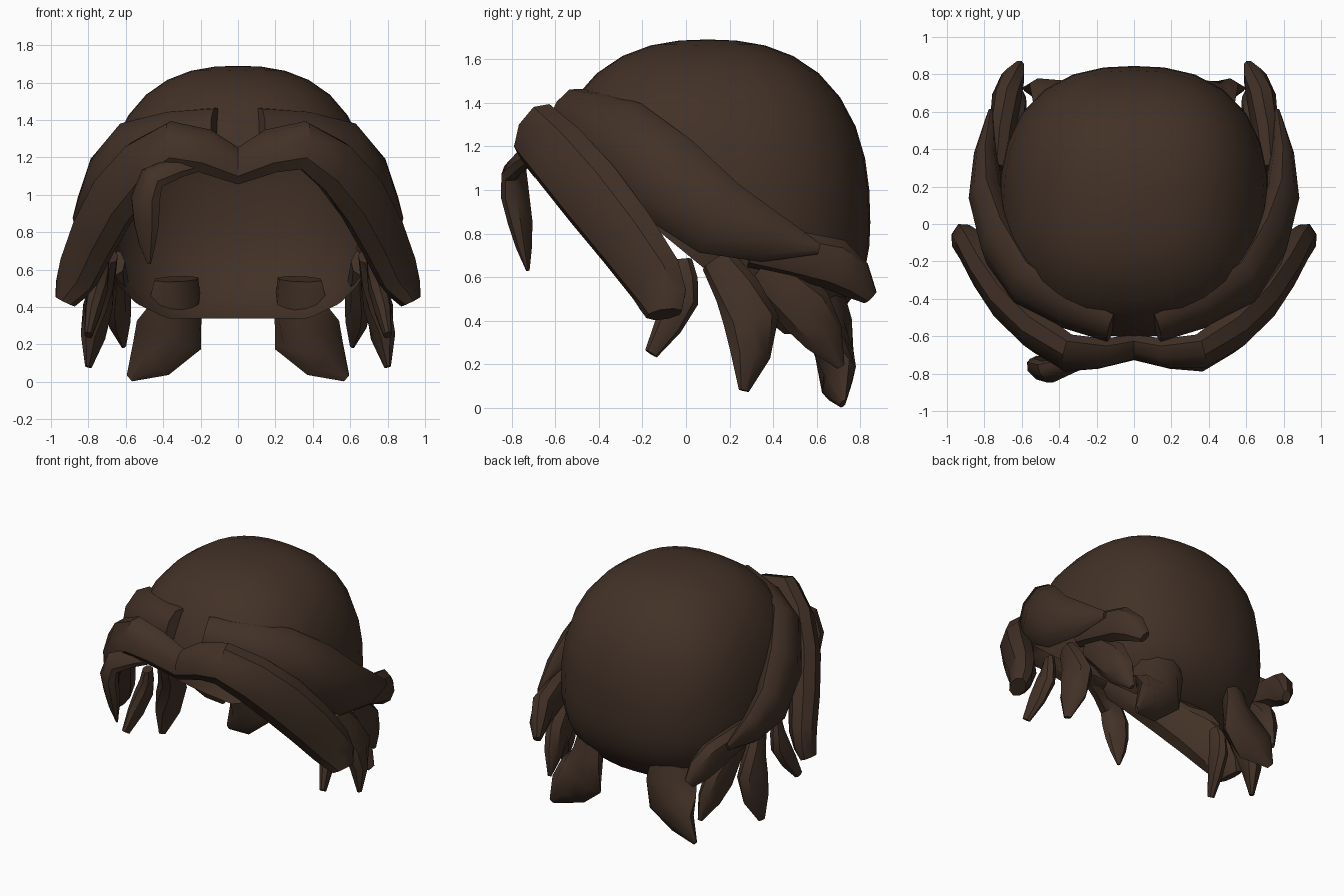
import bpy, bmesh, math
from mathutils import Vector

if "Cube" in bpy.data.objects:
    bpy.data.objects.remove(bpy.data.objects["Cube"])

hair = bpy.data.materials.new("dark_brown_hair")
hair.diffuse_color = (0.055, 0.031, 0.020, 1)
hair.use_nodes = True
hair.node_tree.nodes["Principled BSDF"].inputs["Base Color"].default_value = hair.diffuse_color
HEAD = Vector((0, 0.1, 0.9))


def finish(name, bm, angle):
    mesh = bpy.data.meshes.new(name)
    bm.to_mesh(mesh)
    bm.free()
    mesh.materials.append(hair)
    ob = bpy.data.objects.new(name, mesh)
    bpy.context.collection.objects.link(ob)
    bpy.ops.object.select_all(action='DESELECT')
    ob.select_set(True)
    bpy.context.view_layer.objects.active = ob
    bpy.ops.object.shade_smooth_by_angle(angle=math.radians(angle))


def smooth_path(pts):
    """Curve through the points, two steps per span."""
    ext = [2 * pts[0] - pts[1]] + pts + [2 * pts[-1] - pts[-2]]
    out = []
    for a, b, c, d in zip(ext, ext[1:], ext[2:], ext[3:]):
        out += [b, (b + c) / 2 + (b + c - a - d) / 16]
    return out + [pts[-1]]


def taper(u, start, end, peak=0.45):
    if u < peak:
        return start + (1 - start) * u / peak
    return end + (1 - end) * (1 - ((u - peak) / (1 - peak)) ** 2)


def lock(name, path, width, thick, start, end, side=1, flat_start=False):
    """Sweep a flattened, tapered eight-sided section along a path."""
    pts = smooth_path([Vector((x * side, y, z)) for x, y, z in path])
    last = len(pts) - 1
    bm = bmesh.new()
    rings = []
    for i, p in enumerate(pts):
        t = (pts[min(i + 1, last)] - pts[max(i - 1, 0)]).normalized()
        if flat_start and i == 0:
            t = Vector((side, 0, 0))
        n = p - HEAD
        n = (n - t * n.dot(t)).normalized()
        b = t.cross(n)
        f = taper(i / last, start, end)
        rings.append([bm.verts.new(p + f * (b * width * math.cos(a) + n * thick * math.sin(a)))
                      for a in (math.tau * k / 8 for k in range(8))])
    for r0, r1 in zip(rings, rings[1:]):
        for k in range(8):
            j = (k + 1) % 8
            bm.faces.new((r0[k], r0[j], r1[j], r1[k]))
    bm.faces.new(rings[0])
    bm.faces.new(rings[-1])
    bmesh.ops.recalc_face_normals(bm, faces=bm.faces)
    finish(name, bm, 40)


def pair(name, *args, **kw):
    for label, s in (("right", 1), ("left", -1)):
        lock(f"{label}_{name}", *args, side=s, **kw)


# Cap: boxy dome, open at the face and neck
bm = bmesh.new()
bmesh.ops.create_uvsphere(bm, u_segments=28, v_segments=18, radius=1)
P = 2.45
for v in bm.verts:
    d = v.co.normalized()
    d /= sum(abs(c) ** P for c in d) ** (1 / P)
    v.co = (d.x * 0.72, 0.1 + d.y * 0.745, 0.85 + d.z * (0.84 if d.z > 0 else 0.61))
for co, no in (((0, 0, 0.34), (0, 0, -1)), ((0, -0.6, 1.2), (0, -0.86, -1.05))):
    bmesh.ops.bisect_plane(bm, geom=bm.verts[:] + bm.edges[:] + bm.faces[:],
                           plane_co=co, plane_no=no, clear_outer=True)
finish("cap", bm, 50)

# Parted fringe and the layer swept back behind it
pair("fringe", [(0, -.66, 1.155), (.35, -.69, 1.265), (.66, -.43, .98), (.85, -.14, .59),
                (.925, -.10, .43)], .175, .11, .6, .5, flat_start=True)
pair("side_sweep", [(.12, -.55, 1.37), (.58, -.32, 1.25), (.79, .15, .87), (.765, .61, .73)],
     .21, .11, .55, .12)
pair("swept_back_lock", [(.72, .30, .74), (.68, .68, .66), (.615, .845, .51)], .12, .08, .8, .35)

# Short hanging locks around the sides and neck
pair("temple_lock", [(.72, -.02, .68), (.75, -.02, .50), (.80, -.16, .25)], .08, .055, .6, .4)
pair("ear_lock", [(.69, .14, .68), (.75, .30, .40), (.80, .265, .08)], .13, .08, .6, .2)
pair("rear_side_lock", [(.66, .34, .64), (.65, .55, .45), (.61, .71, .19)], .13, .08, .7, .15)
pair("nape_lock", [(.33, .62, .55), (.37, .68, .25), (.58, .72, .02)], .19, .09, .75, .13)

# Single loose strand hanging in front, on the left only
lock("loose_front_strand", [(-.15, -.68, 1.19), (-.46, -.79, 1.09), (-.49, -.76, .85),
                            (-.475, -.725, .63)], .09, .055, .55, .12)
